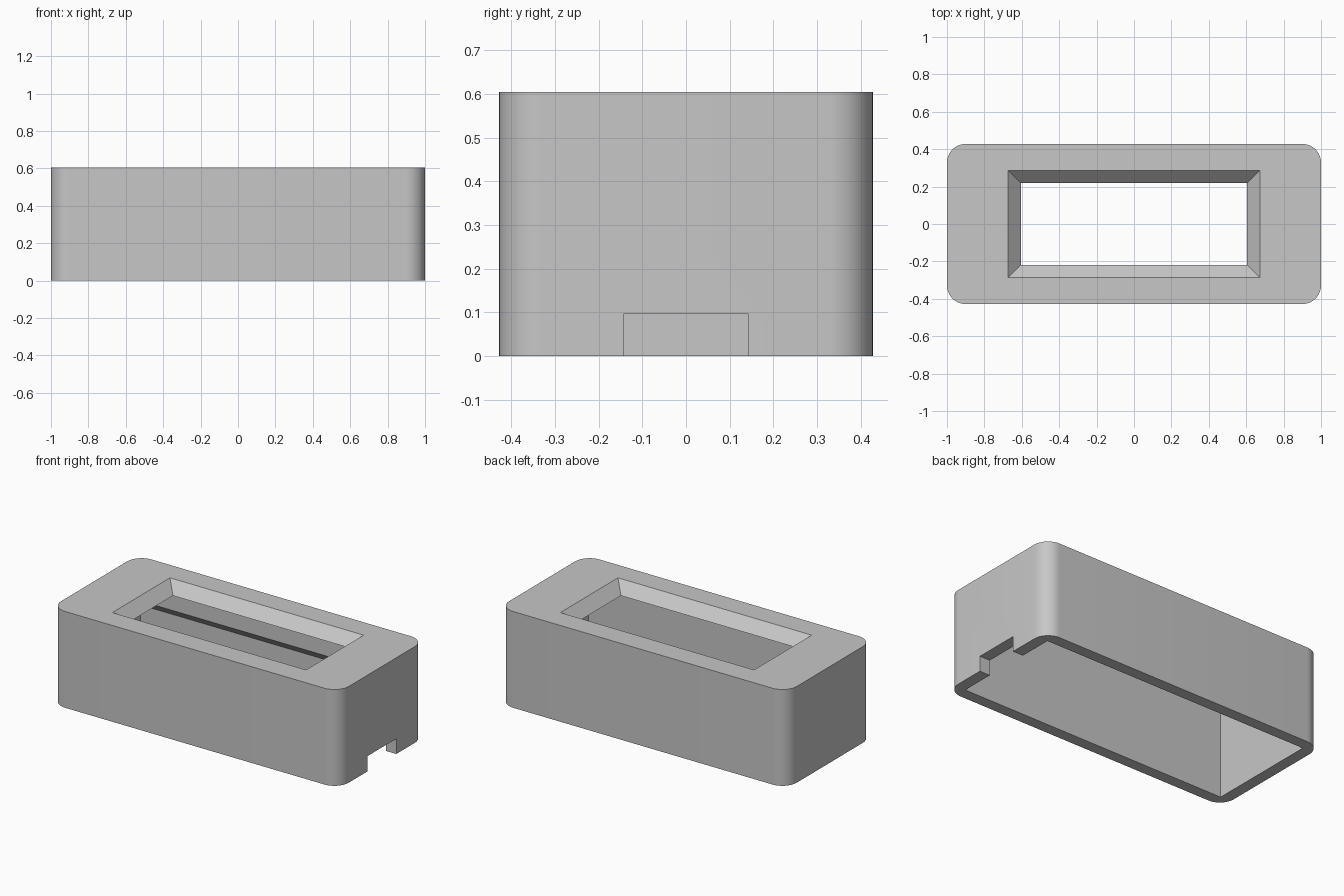
import bpy, bmesh, math

old = bpy.data.objects.get("Cube")
if old:
    bpy.data.objects.remove(old, do_unlink=True)

HALF_X, HALF_Y, HEIGHT = 1.0, 0.428, 0.605
WALL, RADIUS, LEDGE = 0.072, 0.1, 0.057
ROOF = HEIGHT - 0.068          # underside of the top plate

grey = bpy.data.materials.new("plain grey")
grey.use_nodes = True
colour = (0.57, 0.57, 0.57, 1)
grey.diffuse_color = colour
grey.node_tree.nodes["Principled BSDF"].inputs["Base Color"].default_value = colour


def loft(name, rings):
    """Closed solid skinned through two matching rings of points."""
    bm = bmesh.new()
    a, b = [[bm.verts.new(p) for p in ring] for ring in rings]
    n = len(a)
    for i in range(n):
        j = (i + 1) % n
        bm.faces.new((a[i], a[j], b[j], b[i]))
    bm.faces.new(a[::-1])
    bm.faces.new(b)
    bmesh.ops.recalc_face_normals(bm, faces=bm.faces)
    mesh = bpy.data.meshes.new(name)
    bm.to_mesh(mesh)
    bm.free()
    obj = bpy.data.objects.new(name, mesh)
    bpy.context.collection.objects.link(obj)
    mesh.materials.append(grey)
    return obj


def rectangle(hx, hy, z):
    return [(-hx, -hy, z), (hx, -hy, z), (hx, hy, z), (-hx, hy, z)]


def rounded_rectangle(hx, hy, r, z, steps=12):
    ring = []
    for q, (sx, sy) in enumerate([(1, 1), (-1, 1), (-1, -1), (1, -1)]):
        for s in range(steps + 1):
            a = math.pi / 2 * (q + s / steps)
            ring.append((sx * (hx - r) + r * math.cos(a),
                         sy * (hy - r) + r * math.sin(a), z))
    return ring


# Rounded outer shell
shell = loft("case_shell", [rounded_rectangle(HALF_X, HALF_Y, RADIUS, z)
                            for z in (0, HEIGHT)])

# Open-bottomed cavity with a sloped ledge along the back wall
ix, iy = HALF_X - WALL, HALF_Y - WALL
section = [(-iy, -0.1), (iy, -0.1), (iy, 0.34), (iy - LEDGE, 0.34 + LEDGE),
           (iy - LEDGE, ROOF), (-iy, ROOF)]
cavity = loft("cavity_cutter", [[(x, y, z) for y, z in section] for x in (-ix, ix)])

# Window with sloping sides
window = loft("window_cutter", [rectangle(0.605 + d, 0.218 + d, ROOF + d)
                                for d in (-0.03, 0.09)])

# Cable notch at the bottom of the left end
notch = loft("notch_cutter", [[(x, y, z) for y, z in
                              [(-0.143, -0.1), (0.143, -0.1), (0.143, 0.096), (-0.143, 0.096)]]
                              for x in (HALF_X - 0.15, HALF_X + 0.1)])

cutters = [cavity, window, notch]
for cutter in cutters:
    cutter.hide_render = True
    mod = shell.modifiers.new(cutter.name, "BOOLEAN")
    mod.operation = "DIFFERENCE"
    mod.solver = "EXACT"
    mod.object = cutter

# Bake the cuts and remove the helpers
bpy.ops.object.select_all(action="DESELECT")
shell.select_set(True)
bpy.context.view_layer.objects.active = shell
for cutter in cutters:
    bpy.ops.object.modifier_apply(modifier=cutter.name)
    bpy.data.objects.remove(cutter, do_unlink=True)
bpy.ops.object.shade_smooth_by_angle(angle=math.radians(30))
